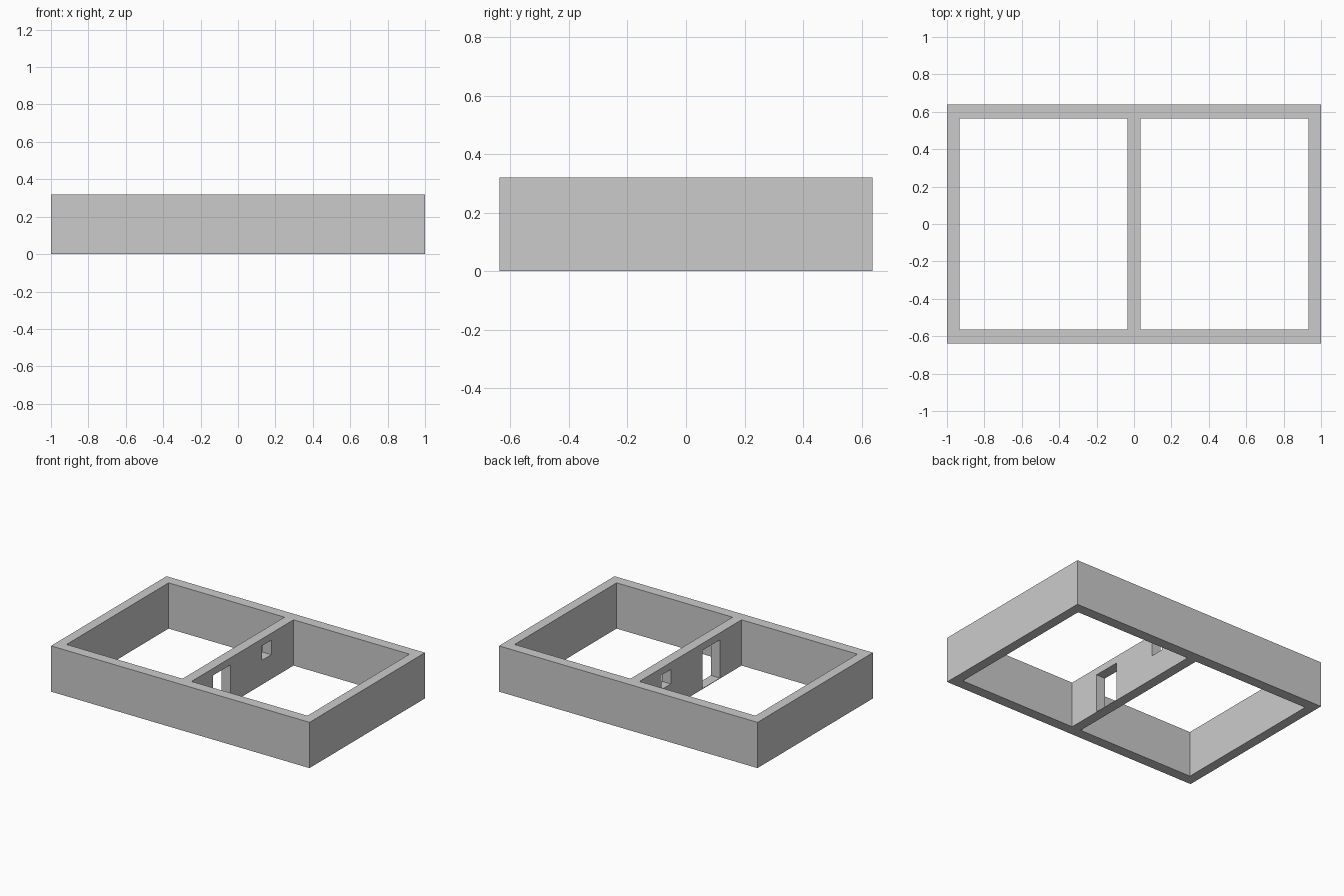
import bpy

if "Cube" in bpy.data.objects:
    bpy.data.objects.remove(bpy.data.objects["Cube"])

X, Y, H = 1.0, 0.638, 0.32      # outer half sizes and wall height
IX, IY, P = 0.932, 0.564, 0.035  # inner half sizes, half partition thickness


def box(name, x0, x1, y0, y1, z0, z1):
    bpy.ops.mesh.primitive_cube_add(
        size=1, location=((x0 + x1) / 2, (y0 + y1) / 2, (z0 + z1) / 2))
    ob = bpy.context.object
    ob.name = name
    ob.scale = (x1 - x0, y1 - y0, z1 - z0)
    bpy.ops.object.transform_apply(location=True, rotation=False, scale=True)
    return ob


# Solid block that becomes the outer walls and partition
walls = box("walls", -X, X, -Y, Y, 0, H)

cutters = [
    # Two open rooms
    box("left_room_cutter", -IX, -P, -IY, IY, -0.1, H + 0.1),
    box("right_room_cutter", P, IX, -IY, IY, -0.1, H + 0.1),
    # Doorway with a thin threshold, and a small window
    box("door_cutter", -0.1, 0.1, -0.325, -0.132, 0.004, 0.271),
    box("window_cutter", -0.1, 0.1, 0.218, 0.318, 0.17, 0.271),
]

# Cut every opening, then drop the cutters
bpy.ops.object.select_all(action='DESELECT')
bpy.context.view_layer.objects.active = walls
walls.select_set(True)
for c in cutters:
    mod = walls.modifiers.new(c.name, 'BOOLEAN')
    mod.operation = 'DIFFERENCE'
    mod.solver = 'EXACT'
    mod.object = c
    bpy.ops.object.modifier_apply(modifier=mod.name)
    bpy.data.objects.remove(c)
